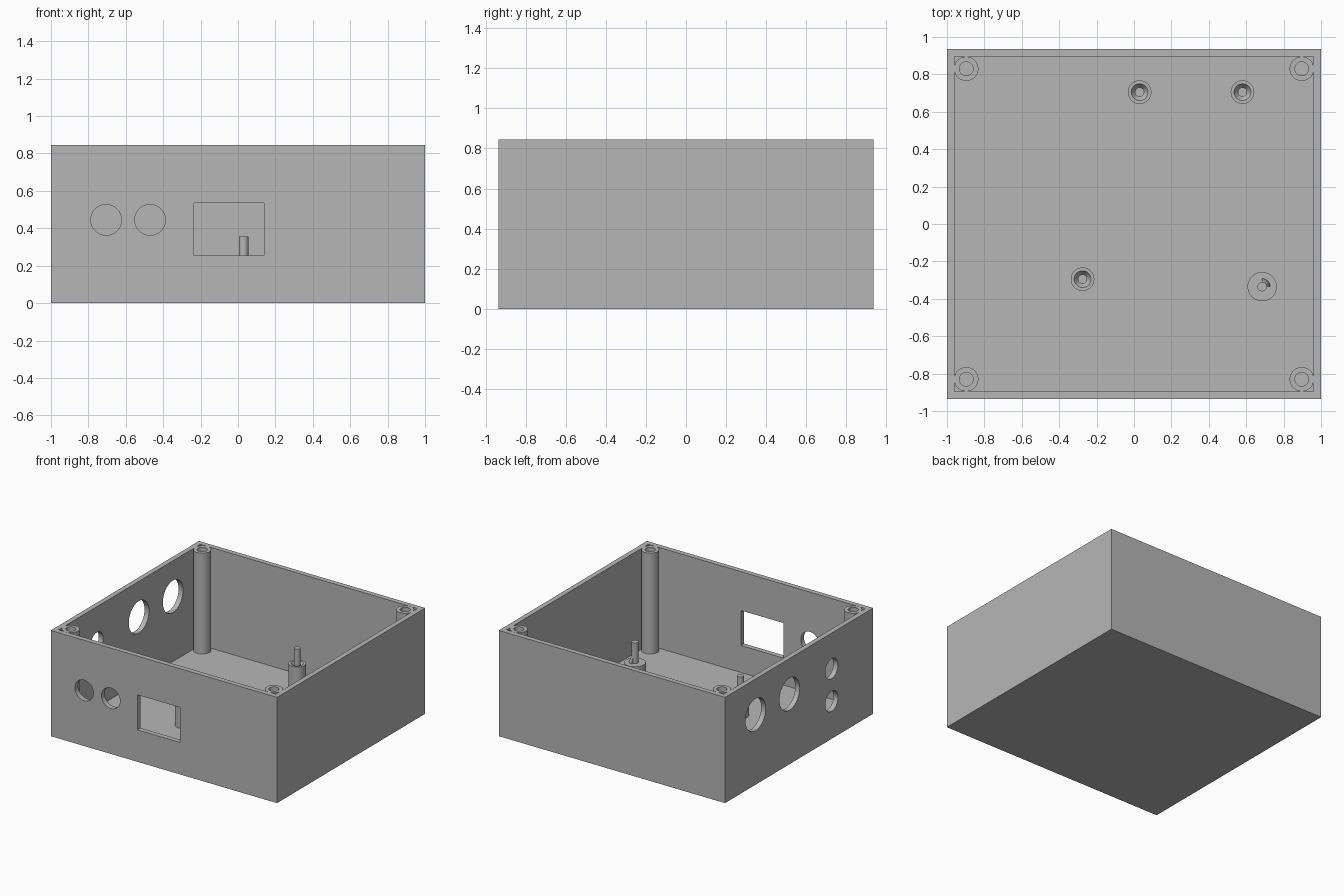
import bpy, bmesh
from math import radians, pi
from mathutils import Matrix, Vector

if "Cube" in bpy.data.objects:
    bpy.data.objects.remove(bpy.data.objects["Cube"], do_unlink=True)

grey = bpy.data.materials.new("plain grey")
grey.use_nodes = True
GREY = (0.47, 0.47, 0.47, 1)
grey.diffuse_color = GREY
grey.node_tree.nodes["Principled BSDF"].inputs["Base Color"].default_value = GREY

W, D, H, T = 1.0, 0.935, 0.845, 0.04   # half width, half depth, height, wall


def finish(name, bm):
    bmesh.ops.recalc_face_normals(bm, faces=bm.faces)
    mesh = bpy.data.meshes.new(name)
    bm.to_mesh(mesh)
    bm.free()
    mesh.materials.append(grey)
    obj = bpy.data.objects.new(name, mesh)
    bpy.context.collection.objects.link(obj)
    return obj


def smooth(obj):
    bpy.ops.object.select_all(action='DESELECT')
    obj.select_set(True)
    bpy.context.view_layer.objects.active = obj
    bpy.ops.object.shade_smooth_by_angle(angle=radians(30))


def box(name, lo, hi):
    bm = bmesh.new()
    lo, hi = Vector(lo), Vector(hi)
    size = Matrix.Diagonal((*(hi - lo), 1))
    bmesh.ops.create_cube(bm, size=1, matrix=Matrix.Translation((lo + hi) / 2) @ size)
    return finish(name, bm)


def rod(name, centre, radius, axis):
    """Short cylinder through a wall, along x or y."""
    bm = bmesh.new()
    turn = Matrix.Rotation(pi / 2, 4, 'Y' if axis == 'x' else 'X')
    bmesh.ops.create_cone(bm, cap_ends=True, segments=48, radius1=radius, radius2=radius,
                          depth=4 * T, matrix=Matrix.Translation(centre) @ turn)
    return finish(name, bm)


def lathe(name, x, y, profile, sweep=2 * pi):
    """Turn a (radius, height) profile about a vertical axis."""
    bm = bmesh.new()
    verts = [bm.verts.new((r, 0, z)) for r, z in profile]
    edges = [bm.edges.new(pair) for pair in zip(verts, verts[1:])]
    bmesh.ops.spin(bm, geom=verts + edges, cent=(0, 0, 0), axis=(0, 0, 1),
                   angle=sweep, steps=40 if sweep > pi else 12)
    bmesh.ops.remove_doubles(bm, verts=bm.verts, dist=0.0001)
    bmesh.ops.holes_fill(bm, edges=[e for e in bm.edges if e.is_boundary])
    bmesh.ops.translate(bm, vec=(x, y, 0), verts=bm.verts)
    obj = finish(name, bm)
    smooth(obj)
    return obj


def cut(obj, cutter):
    mod = obj.modifiers.new("cut", 'BOOLEAN')
    mod.operation = 'DIFFERENCE'
    mod.solver = 'EXACT'
    mod.object = cutter
    bpy.context.view_layer.objects.active = obj
    bpy.ops.object.modifier_apply(modifier=mod.name)
    bpy.data.objects.remove(cutter, do_unlink=True)


# Open-topped enclosure
case = box("enclosure", (-W, -D, 0), (W, D, H))
cut(case, box("cavity", (T - W, T - D, T), (W - T, D - T, H + T)))

# Front openings: rectangular socket and two round holes
cut(case, box("socket_cutter", (-0.235, -D - T, 0.255), (0.14, -D + 2 * T, 0.535)))
for x in (-0.705, -0.47):
    cut(case, rod("front_hole", (x, -D, 0.445), 0.082, 'y'))

# Side openings: two large and two small round holes
for y, z, r in ((0.55, 0.56, 0.128), (0.12, 0.56, 0.128), (-0.41, 0.56, 0.08), (-0.41, 0.3, 0.08)):
    cut(case, rod("side_hole", (-W, y, z), r, 'x'))
smooth(case)

# Corner screw posts
for x in (-0.897, 0.897):
    for y in (-0.83, 0.83):
        side = "left" if x > 0 else "right"
        end = "front" if y < 0 else "back"
        lathe(f"{end}_{side}_screw_post", x, y,
              [(0.065, T), (0.065, H), (0.037, H), (0.037, 0.5), (0, 0.5)])

# Board standoffs with locating pins in a countersink
PIN = [(0.025, 0.355), (0, 0.355)]
for i, (x, y) in enumerate(((0.03, 0.705), (0.58, 0.705), (-0.275, -0.295))):
    lathe(f"standoff_{i + 1}", x, y,
          [(0.063, T), (0.063, 0.23), (0.045, 0.23), (0.025, 0.2)] + PIN)

# Wider standoff with a quarter-round gusset beside its pin
lathe("wide_standoff", 0.685, -0.335, [(0.078, T), (0.078, 0.19), (0.025, 0.19)] + PIN)
lathe("pin_gusset", 0.685, -0.335,
      [(0, 0.18), (0.043, 0.18), (0.043, 0.2), (0.025, 0.24), (0, 0.24)], pi / 2)
